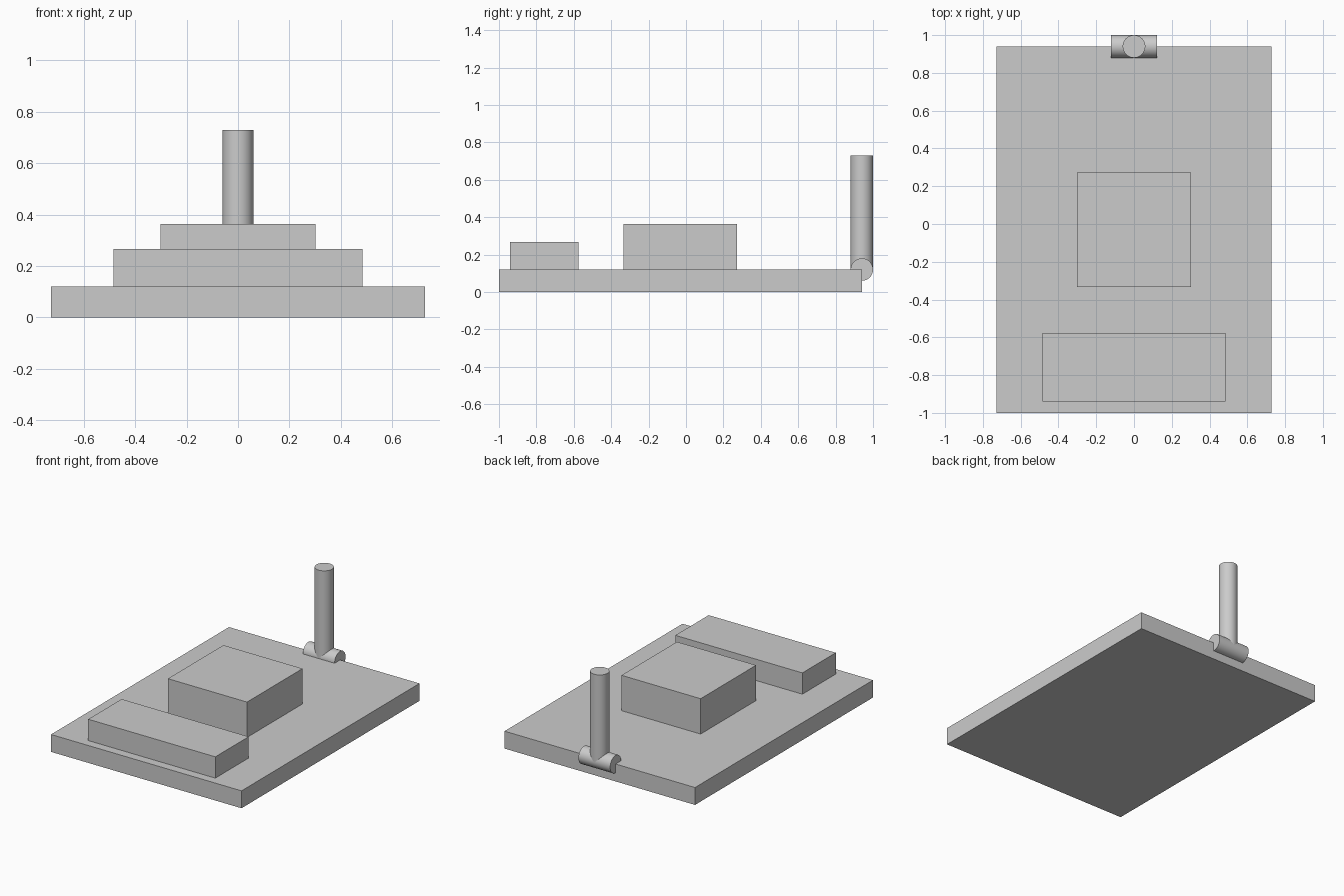
import bpy
from math import pi

cube = bpy.data.objects.get("Cube")
if cube:
    bpy.data.objects.remove(cube, do_unlink=True)

# Single flat grey for every part
GREY = (0.6, 0.6, 0.6, 1)
grey = bpy.data.materials.new("plain grey")
grey.use_nodes = True
grey.diffuse_color = GREY
grey.node_tree.nodes["Principled BSDF"].inputs["Base Color"].default_value = GREY


def finish(name):
    obj = bpy.context.object
    obj.name = name
    obj.data.materials.append(grey)
    return obj


def block(name, half_width, y0, y1, z0, z1):
    bpy.ops.mesh.primitive_cube_add(size=1, location=(0, (y0 + y1) / 2, (z0 + z1) / 2))
    obj = finish(name)
    obj.scale = (half_width * 2, y1 - y0, z1 - z0)
    bpy.ops.object.transform_apply(location=False, rotation=False, scale=True)


def rod(name, radius, length, location, tilt=0):
    bpy.ops.mesh.primitive_cylinder_add(vertices=48, radius=radius, depth=length,
                                        location=location, rotation=(0, tilt, 0))
    finish(name)
    bpy.ops.object.shade_smooth_by_angle()


BOARD_TOP = 0.12
BACK = 0.94
RADIUS = 0.06
MAST_TOP = 0.73

# Base board with two raised housings
block("base_board", 0.727, -1, BACK, 0, BOARD_TOP)
block("centre_housing", 0.302, -0.333, 0.272, BOARD_TOP, 0.364)
block("front_housing", 0.485, -0.94, -0.576, BOARD_TOP, 0.267)

# Antenna standing on a hinge at the back edge
rod("antenna_hinge", RADIUS, 0.242, (0, BACK, BOARD_TOP), pi / 2)
rod("antenna_mast", RADIUS, MAST_TOP - BOARD_TOP, (0, BACK, (MAST_TOP + BOARD_TOP) / 2))
